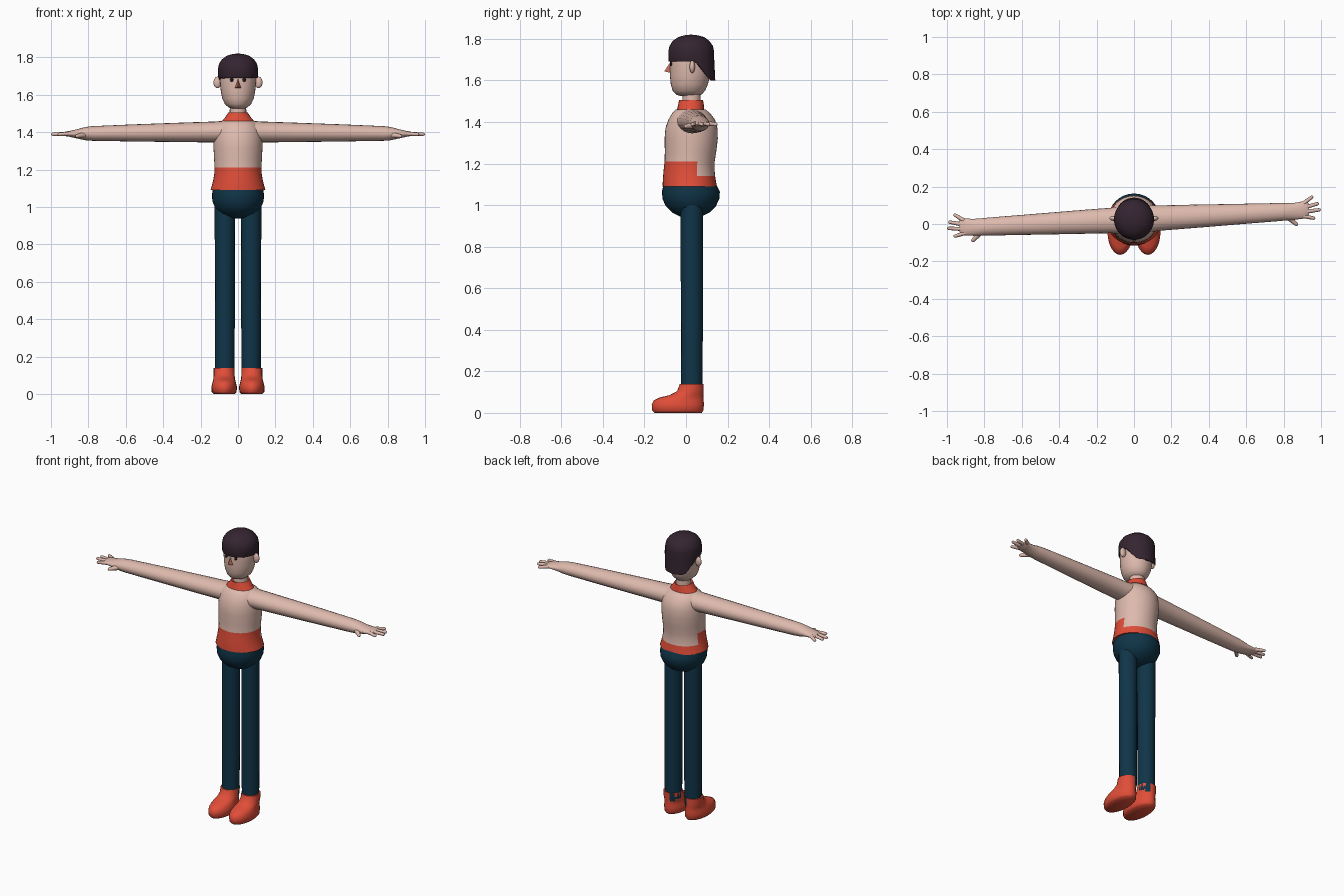
import bpy, bmesh, math
from mathutils import Vector, Matrix

if "Cube" in bpy.data.objects:
    bpy.data.objects.remove(bpy.data.objects["Cube"])


def material(name, rgb):
    m = bpy.data.materials.new(name)
    m.diffuse_color = (*rgb, 1)
    m.use_nodes = True
    m.node_tree.nodes["Principled BSDF"].inputs["Base Color"].default_value = m.diffuse_color
    return m


SKIN = material("skin", (0.73, 0.49, 0.42))
ORANGE = material("orange", (0.75, 0.075, 0.04))
NAVY = material("navy", (0.005, 0.035, 0.065))
HAIR = material("hair_dark", (0.035, 0.018, 0.03))
EYE = material("eye_dark", (0.01, 0.01, 0.015))
NOSE = material("nose_red", (0.55, 0.15, 0.11))


def loft(bm, rings, n=24, axis="z", cap=True):
    """Rings: (position on axis, centre u, centre v, radius u, radius v)."""
    loops = []
    for w, cu, cv, ru, rv in rings:
        loop = []
        for i in range(n):
            a = 2 * math.pi * i / n
            u, v = cu + ru * math.cos(a), cv + rv * math.sin(a)
            loop.append(bm.verts.new((u, v, w) if axis == "z" else (w, u, v)))
        loops.append(loop)
    for a, b in zip(loops, loops[1:]):
        for i in range(n):
            j = (i + 1) % n
            bm.faces.new((a[i], a[j], b[j], b[i]))
    if cap:
        bm.faces.new(loops[0])
        bm.faces.new(loops[-1])
    return loops


def body_rings(rows):
    """Rows (z, half width, front y, back y) to loft rings."""
    return [(z, 0, (f + b) / 2, rx, (b - f) / 2) for z, rx, f, b in rows]


def finger(bm, p0, p1, r0, r1):
    p0, p1 = Vector(p0), Vector(p1)
    d = p1 - p0
    k = len(bm.verts)
    loft(bm, [(0, 0, 0, r0, r0), (d.length - r1, 0, 0, r1, r1),
              (d.length - r1 * .3, 0, 0, r1 * .75, r1 * .75),
              (d.length, 0, 0, r1 * .25, r1 * .25)], 10)
    bm.verts.ensure_lookup_table()
    mat = Matrix.Translation(p0) @ d.to_track_quat("Z", "Y").to_matrix().to_4x4()
    bmesh.ops.transform(bm, matrix=mat, verts=bm.verts[k:])


def finish(bm, name, *mats, pick=None, angle=50):
    bmesh.ops.recalc_face_normals(bm, faces=bm.faces[:])
    if pick:
        for f in bm.faces:
            f.material_index = pick(f.calc_center_median())
    me = bpy.data.meshes.new(name)
    bm.to_mesh(me)
    bm.free()
    ob = bpy.data.objects.new(name, me)
    bpy.context.collection.objects.link(ob)
    for m in mats:
        me.materials.append(m)
    bpy.ops.object.select_all(action="DESELECT")
    ob.select_set(True)
    bpy.context.view_layer.objects.active = ob
    bpy.ops.object.shade_smooth_by_angle(angle=math.radians(angle))
    return ob


def ellipsoid(name, loc, scale, mat):
    bm = bmesh.new()
    bmesh.ops.create_uvsphere(bm, u_segments=16, v_segments=10, radius=1)
    bmesh.ops.scale(bm, vec=scale, verts=bm.verts)
    bmesh.ops.translate(bm, vec=loc, verts=bm.verts)
    return finish(bm, name, mat)


# torso: skin above, orange hem that sits higher at the front
bm = bmesh.new()
loft(bm, body_rings([
    (1.09, .147, -.112, .148), (1.11, .141, -.112, .145), (1.14, .133, -.110, .140),
    (1.175, .127, -.107, .137), (1.21, .125, -.103, .138), (1.26, .128, -.102, .146),
    (1.32, .131, -.103, .153), (1.37, .130, -.099, .151), (1.41, .124, -.085, .140),
    (1.44, .110, -.068, .118), (1.46, .085, -.050, .095)]), 40)
finish(bm, "torso", SKIN, ORANGE,
       pick=lambda c: int(c.z < 1.14 or (c.z < 1.21 and c.y < .06)))

# collar
bm = bmesh.new()
loft(bm, [(1.448, 0, .022, .092, .068), (1.458, 0, .022, .087, .066),
          (1.48, 0, .024, .068, .062), (1.505, 0, .024, .052, .058),
          (1.497, 0, .025, .042, .045)], 24)
finish(bm, "collar", ORANGE, angle=35)

# pelvis
bm = bmesh.new()
loft(bm, body_rings([
    (.938, .02, .0, .05), (.945, .055, -.03, .075), (.965, .095, -.068, .115),
    (.995, .122, -.098, .144), (1.03, .137, -.113, .160), (1.065, .139, -.116, .163),
    (1.10, .134, -.108, .145)]), 32)
finish(bm, "pelvis", NAVY)

# neck and head
bm = bmesh.new()
loft(bm, [(1.44, 0, .027, .046, .045), (1.57, 0, .027, .043, .043)], 20)
finish(bm, "neck", SKIN)
bm = bmesh.new()
loft(bm, body_rings([
    (1.526, .03, -.03, .055), (1.532, .05, -.048, .075), (1.55, .07, -.064, .092),
    (1.58, .084, -.073, .105), (1.62, .092, -.077, .115), (1.67, .096, -.078, .122),
    (1.73, .096, -.076, .122), (1.78, .07, -.05, .095)]), 32)
finish(bm, "head", SKIN)

# hair cap, its rim dropping towards the nape
bm = bmesh.new()
loops = loft(bm, body_rings([
    (1.68, .104, -.083, .137), (1.695, .106, -.085, .136), (1.74, .107, -.085, .135),
    (1.765, .102, -.080, .130), (1.79, .085, -.064, .113), (1.808, .06, -.038, .088),
    (1.817, .032, -.008, .057), (1.82, .006, .018, .03)]), 40)
for v in loops[0]:
    t = min(1, max(0, (v.co.y - .05) / .06))
    v.co.z = 1.69 - .09 * t
    v.co.y += .004 * t
finish(bm, "hair", HAIR)

# nose
bm = bmesh.new()
tip, top, l, r = [bm.verts.new(p) for p in
                  ((0, -.104, 1.644), (0, -.074, 1.69), (-.017, -.074, 1.636), (.017, -.074, 1.636))]
for f in ((tip, top, l), (tip, r, top), (tip, l, r), (top, r, l)):
    bm.faces.new(f)
finish(bm, "nose", NOSE, angle=20)

for s, side in ((1, "right"), (-1, "left")):
    # ears and eyes
    ellipsoid("ear_" + side, (s * .11, .03, 1.666), (.021, .013, .031), SKIN)
    ellipsoid("eye_" + side, (s * .033, -.071, 1.68), (.009, .007, .011), EYE)

    # leg
    bm = bmesh.new()
    loft(bm, [(.1, s * .07, .028, .052, .052), (.5, s * .07, .028, .053, .053),
              (1.0, s * .07, .028, .055, .054)], 16)
    finish(bm, "leg_" + side, NAVY)

    # shoe, with a small trouser notch at the inner heel
    bm = bmesh.new()
    rows = [(0, .056, -.152, .076), (.012, .067, -.163, .084), (.04, .068, -.165, .086),
            (.06, .063, -.155, .085), (.075, .059, -.125, .084), (.085, .057, -.08, .084),
            (.105, .056, -.042, .084), (.14, .056, -.030, .084)]
    loft(bm, [(z, s * .074, (f + b) / 2, rx, (b - f) / 2) for z, rx, f, b in rows], 24)
    finish(bm, "shoe_" + side, ORANGE, NAVY, angle=60,
           pick=lambda c: int(c.z > .085 and c.y > .062 and 0 < s * c.x - .03 < .035))

    # arm and hand: built along +x, mirrored, then swung slightly about z
    bm = bmesh.new()
    loft(bm, [(.06, 0, 1.402, .078, .060), (.12, 0, 1.401, .068, .056),
              (.30, 0, 1.399, .063, .052), (.55, 0, 1.396, .055, .046),
              (.78, 0, 1.393, .048, .039), (.82, 0, 1.392, .046, .035),
              (.86, 0, 1.391, .045, .025), (.90, .004, 1.391, .046, .016),
              (.925, .008, 1.391, .042, .012), (.935, .01, 1.391, .03, .007)],
         20, axis="x")
    for p0, p1 in (((.91, .040), (.962, .076)), ((.915, .018), (.992, .036)),
                   ((.915, -.006), (1.0, .002)), ((.905, -.028), (.968, -.044))):
        finger(bm, (*p0, 1.392), (*p1, 1.388), .0115, .009)
    finger(bm, (.82, -.025, 1.385), (.872, -.076, 1.378), .017, .010)
    bmesh.ops.scale(bm, vec=(s, 1, 1), verts=bm.verts)
    bmesh.ops.rotate(bm, cent=(0, 0, 0), matrix=Matrix.Rotation(.05, 3, "Z"), verts=bm.verts)
    bmesh.ops.translate(bm, vec=(0, .025, 0), verts=bm.verts)
    finish(bm, "arm_" + side, SKIN)
